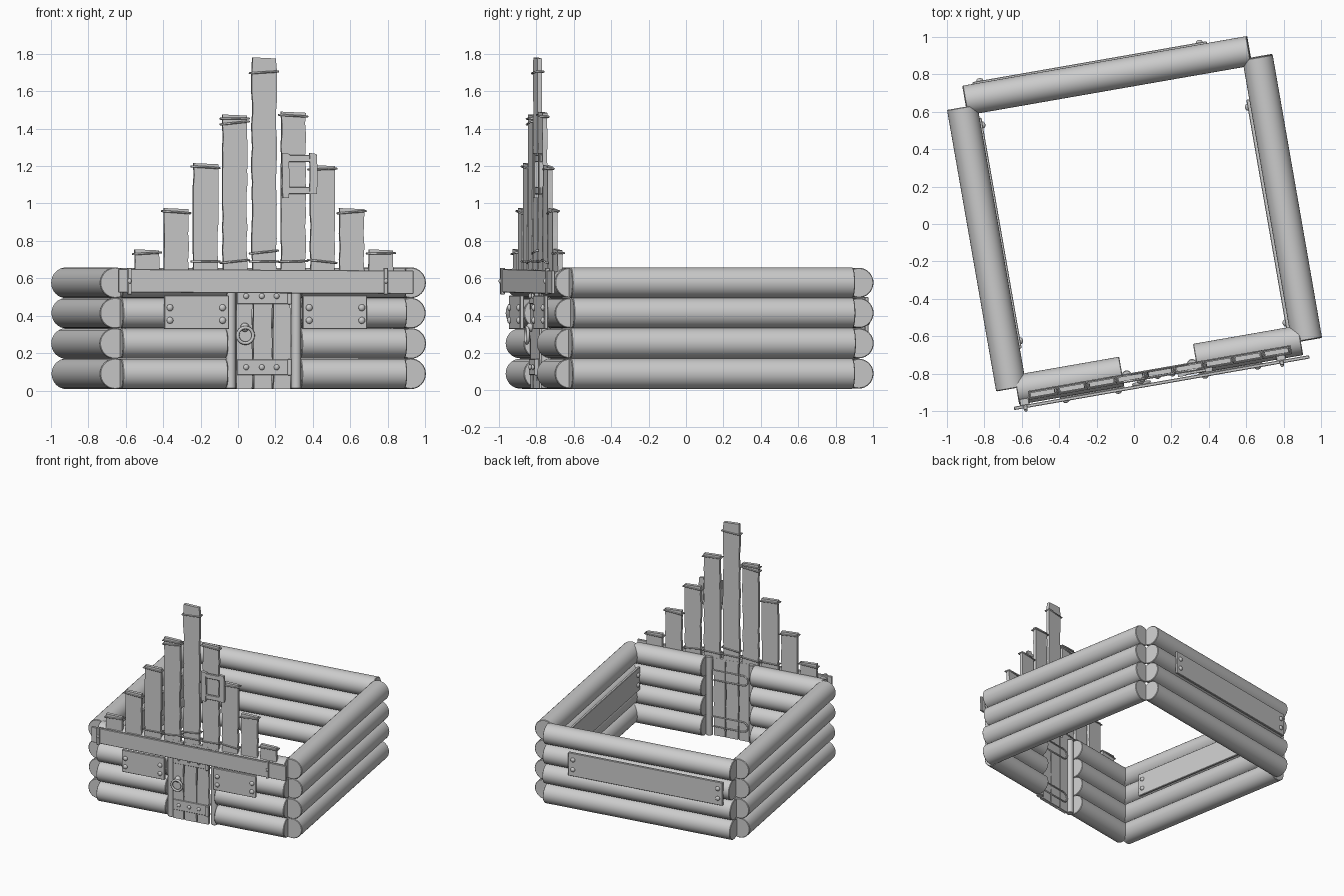
import bpy, bmesh, math, random
from mathutils import Matrix, Vector

random.seed(4)
if "Cube" in bpy.data.objects:
    bpy.data.objects.remove(bpy.data.objects["Cube"])

grey = bpy.data.materials.new("plain_grey")
grey.use_nodes = True
COLOUR = (0.6, 0.6, 0.6, 1)
grey.diffuse_color = COLOUR
grey.node_tree.nodes["Principled BSDF"].inputs["Base Color"].default_value = COLOUR

# The whole yard is turned slightly about the vertical axis
TURN = Matrix.Rotation(math.radians(9.9), 4, 'Z')
FRONT = -0.86
parts = []


def add(name, bm):
    bmesh.ops.recalc_face_normals(bm, faces=bm.faces)
    mesh = bpy.data.meshes.new(name)
    bm.to_mesh(mesh)
    bm.free()
    mesh.materials.append(grey)
    ob = bpy.data.objects.new(name, mesh)
    ob.matrix_world = TURN
    bpy.context.collection.objects.link(ob)
    parts.append(ob)
    return ob


def box(name, centre, size, tilt=0, bevel=0.003):
    bm = bmesh.new()
    mat = Matrix.Translation(centre) @ Matrix.Rotation(tilt, 4, 'Y') @ Matrix.Diagonal((*size, 1))
    bmesh.ops.create_cube(bm, size=1, matrix=mat)
    bmesh.ops.bevel(bm, geom=bm.edges[:], offset=bevel, segments=1, affect='EDGES')
    return add(name, bm)


def rod(name, a, b, radius, sides=32, bevel=0.004):
    a, b = Vector(a), Vector(b)
    bm = bmesh.new()
    mat = Matrix.Translation((a + b) / 2) @ (b - a).to_track_quat('Z', 'Y').to_matrix().to_4x4()
    bmesh.ops.create_cone(bm, cap_ends=True, segments=sides, radius1=radius, radius2=radius,
                          depth=(b - a).length, matrix=mat)
    rims = [e for e in bm.edges if any(len(f.verts) > 4 for f in e.link_faces)]
    bmesh.ops.bevel(bm, geom=rims, offset=bevel, segments=1, affect='EDGES')
    return add(name, bm)


def bolt(name, centre, flat, radius=0.018):
    bm = bmesh.new()
    bmesh.ops.create_uvsphere(bm, u_segments=14, v_segments=8, radius=radius,
                              matrix=Matrix.Translation(centre) @ Matrix.Diagonal((*flat, 1)))
    return add(name, bm)


def wire(name, points, radius, cyclic=True):
    curve = bpy.data.curves.new(name, 'CURVE')
    curve.dimensions = '3D'
    curve.bevel_depth = radius
    curve.bevel_resolution = 2
    curve.use_fill_caps = True
    line = curve.splines.new('POLY')
    line.points.add(len(points) - 1)
    for p, co in zip(line.points, points):
        p.co = (*co, 1)
    line.use_cyclic_u = cyclic
    curve.materials.append(grey)
    ob = bpy.data.objects.new(name, curve)
    ob.matrix_world = TURN
    bpy.context.collection.objects.link(ob)


def rough_plank(name, x, y, z0, z1, width, depth):
    """Upright board with lightly worn side edges and a chipped top."""
    steps = max(2, int((z1 - z0) / 0.06))
    wear = lambda: random.choice((0, 0, 0.002, 0.005))
    left, right = [], []
    for i in range(steps + 1):
        z = z0 + (z1 - z0) * i / steps
        left.append((x - width / 2 + wear(), z))
        right.append((x + width / 2 - wear(), z - (0.006 if i == steps else 0)))
    bm = bmesh.new()
    face = bm.faces.new([bm.verts.new((px, y - depth / 2, pz)) for px, pz in left + right[::-1]])
    out = bmesh.ops.extrude_face_region(bm, geom=[face])
    moved = [v for v in out["geom"] if isinstance(v, bmesh.types.BMVert)]
    bmesh.ops.translate(bm, verts=moved, vec=(0, depth, 0))
    return add(name, bm)


# Log walls, four courses high
for row in range(4):
    z = 0.09 + row * 0.162
    n = row + 1
    j = [random.uniform(-0.008, 0.008) for _ in range(4)]
    rod(f"back_log_{n}", (-0.77 + j[0], 0.805, z), (0.77 + j[1], 0.805, z), 0.08)
    rod(f"right_log_{n}", (-0.797, -0.75 + j[2], z), (-0.797, 0.765 + j[3], z), 0.082)
    rod(f"left_log_{n}", (0.803, -0.765 + j[0], z), (0.803, 0.77 + j[1], z), 0.082)
    for side, label in ((-1, "right"), (1, "left")):
        rod(f"front_{label}_log_{n}", (side * 0.2, -0.765, z), (side * 0.77, -0.765, z), 0.08)

# Bracing boards with bolts: outside the back, inside both sides
BRACE_Z = 0.405
box("back_brace", (-0.085, 0.885, BRACE_Z), (1.27, 0.02, 0.19))
for x in (-0.68, 0.51):
    for dz in (-0.04, 0.04):
        bolt("back_brace_bolt", (x, 0.897, BRACE_Z + dz), (1, 0.7, 1))
for side, label in ((-1, "right"), (1, "left")):
    box(f"{label}_brace", (side * 0.715, -side * 0.075, BRACE_Z), (0.02, 1.25, 0.19))
    for y in (0.51, -0.66):
        for dz in (-0.04, 0.04):
            bolt(f"{label}_brace_bolt", (side * 0.703, side * y, BRACE_Z + dz), (0.7, 1, 1))

# Short boards each side of the gate
for side, label in ((-1, "right"), (1, "left")):
    box(f"{label}_front_board", (side * 0.375, FRONT + 0.005, 0.418), (0.35, 0.02, 0.18))
    for x in (0.235, 0.52):
        for z in (0.375, 0.443):
            bolt(f"{label}_front_board_bolt", (side * x, FRONT - 0.007, z), (1, 0.7, 1))

# Lintel board with end straps
box("lintel", (0, FRONT, 0.583), (1.6, 0.018, 0.125), tilt=0.005)
for x in (-0.74, 0.65):
    box("lintel_strap", (x, FRONT - 0.006, 0.585), (0.022, 0.024, 0.142))
    bolt("lintel_strap_bolt", (x, FRONT - 0.018, 0.585), (0.7, 0.7, 1), 0.014)
    box("lintel_bracket", (x, FRONT + 0.025, 0.585), (0.05, 0.05, 0.1))

# Gate posts and gate boards
for side in (-1, 1):
    rod("gate_post", (side * 0.177, -0.79, 0.01), (side * 0.177, -0.79, 0.655), 0.027, 16)
GATE_Y = -0.805
for x, w in ((-0.108, 0.088), (-0.008, 0.104), (0.096, 0.096)):
    rough_plank("gate_board", x, GATE_Y, 0.01, 0.65, w, 0.028)

# Gate straps, hinges and bolts
for z in (0.125, 0.505):
    box("gate_front_strap", (0, GATE_Y - 0.017, z), (0.3, 0.008, 0.085))
    for x in (-0.1, -0.015, 0.065):
        bolt("gate_bolt", (x, GATE_Y - 0.022, z), (1, 0.7, 1), 0.015)
    rod("gate_hinge", (0.135, GATE_Y - 0.028, z - 0.045), (0.135, GATE_Y - 0.028, z + 0.045), 0.012, 12)
    loop = [(0.15, GATE_Y + 0.018, z - 0.04), (0.15, GATE_Y + 0.018, z + 0.04)]
    for i in range(9):
        a = math.pi / 2 + math.pi * i / 8
        loop.append((-0.1 + 0.04 * math.cos(a), GATE_Y + 0.018, z + 0.04 * math.sin(a)))
    wire("gate_back_strap", loop, 0.006)

# Ring handle
bolt("handle_mount", (-0.107, GATE_Y - 0.022, 0.338), (1, 0.9, 1), 0.024)
wire("handle_ring", [(-0.107 + 0.042 * math.cos(i * math.tau / 24), GATE_Y - 0.04,
                      0.295 + 0.042 * math.sin(i * math.tau / 24)) for i in range(24)], 0.009)


# Stepped palings bound with wire
def binding(x, y, z, width, depth, slope):
    w, d = width / 2 + 0.007, depth / 2 + 0.007
    wire("paling_wire", [(x + sx * w, y + sy * d, z + slope * sx)
                         for sx, sy in ((-1, -1), (1, -1), (1, 1), (-1, 1))], 0.0055)


tops = (0.755, 0.975, 1.215, 1.475, 1.78, 1.49, 1.205, 0.975, 0.755)
for i, top in enumerate(tops):
    x, y = (i - 4) * 0.1585, -0.805
    rough_plank(f"paling_{i + 1}", x, y, 0.63, top, 0.135, 0.026)
    binding(x, y, top - (0.08 if i == 4 else 0.022), 0.135, 0.026, random.uniform(-0.006, 0.006))
    if 2 <= i <= 6:
        binding(x, y, 0.69, 0.135, 0.026, random.uniform(-0.008, 0.008))
    if i in (3, 4):
        binding(x, y, top - 0.045 if i == 3 else 0.74, 0.135, 0.026, 0.008)

# Small ladder-like frame tied to the palings
FRAME_Y = -0.835
for x, z0, z1 in ((0.113, 1.03, 1.27), (0.262, 1.05, 1.27)):
    rough_plank("frame_upright", x, FRAME_Y, z0, z1, 0.042, 0.022)
for z in (1.068, 1.24):
    box("frame_bar", (0.188, FRAME_Y, z), (0.19, 0.016, 0.038))

# Smooth the round parts and keep the hard edges
bpy.ops.object.select_all(action='DESELECT')
for ob in parts:
    ob.select_set(True)
bpy.context.view_layer.objects.active = parts[0]
bpy.ops.object.shade_smooth_by_angle(angle=math.radians(35))
